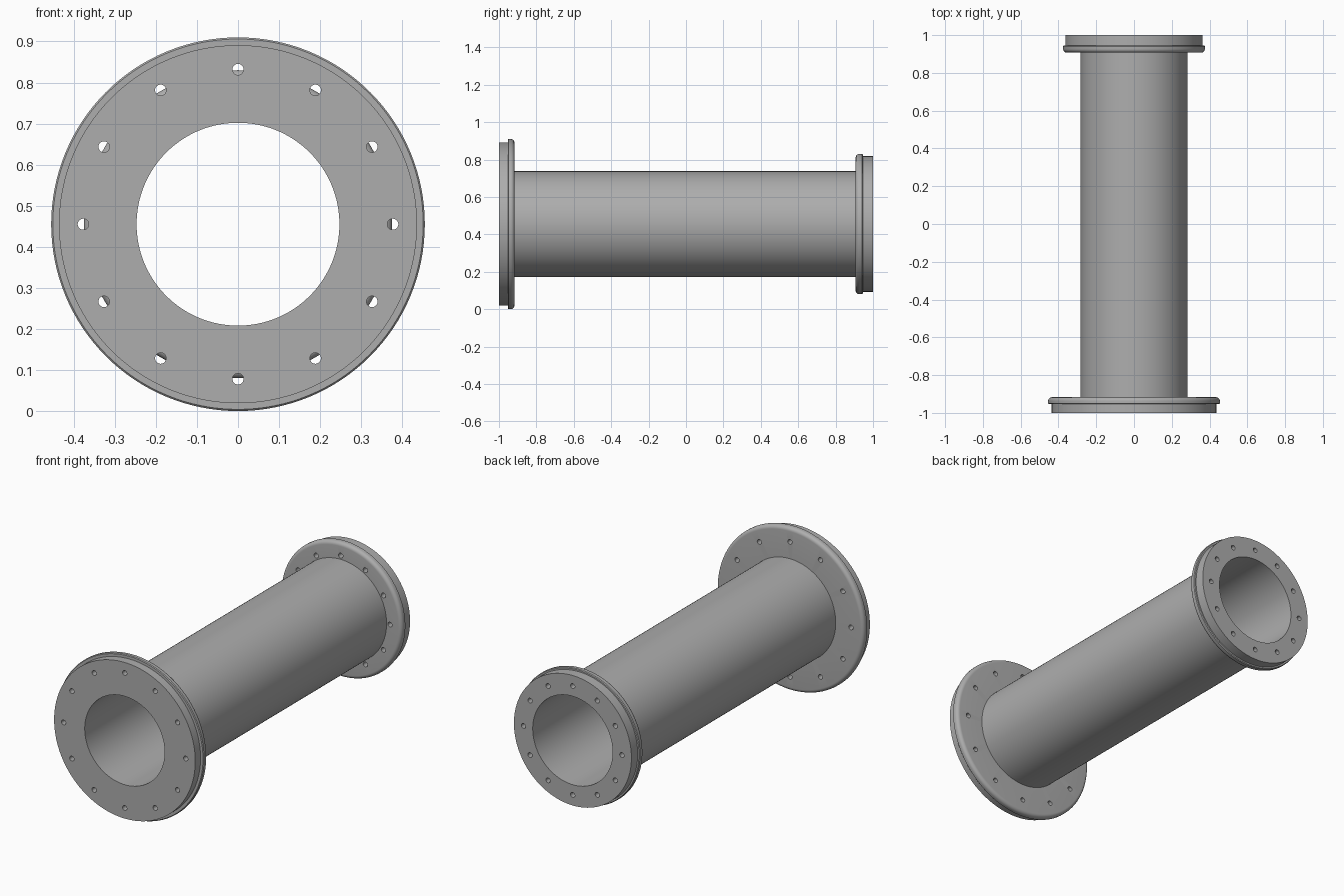
import bpy, bmesh
from math import sin, cos, pi, radians
from mathutils import Matrix, Vector

CENTRE_Z = 0.455
BORE, TUBE = 0.247, 0.283
SEGMENTS = 128

default = bpy.data.objects.get("Cube")
if default:
    bpy.data.objects.remove(default, do_unlink=True)

steel = bpy.data.materials.new("grey_steel")
steel.use_nodes = True
steel.diffuse_color = (0.42, 0.42, 0.42, 1)
steel.node_tree.nodes["Principled BSDF"].inputs["Base Color"].default_value = steel.diffuse_color


def make_object(name, bm):
    bmesh.ops.recalc_face_normals(bm, faces=bm.faces)
    mesh = bpy.data.meshes.new(name)
    bm.to_mesh(mesh)
    bm.free()
    mesh.materials.append(steel)
    obj = bpy.data.objects.new(name, mesh)
    bpy.context.collection.objects.link(obj)
    return obj


def activate(obj):
    bpy.ops.object.select_all(action="DESELECT")
    obj.select_set(True)
    bpy.context.view_layer.objects.active = obj


def smooth(obj):
    activate(obj)
    bpy.ops.object.shade_smooth_by_angle(angle=radians(30))


def lathe(name, profile):
    """Revolve a closed (radius, y) profile around the pipe axis."""
    bm = bmesh.new()
    rings = []
    for i in range(SEGMENTS):
        a = 2 * pi * i / SEGMENTS
        rings.append([bm.verts.new((r * sin(a), y, CENTRE_Z + r * cos(a))) for r, y in profile])
    count = len(profile)
    for i, ring in enumerate(rings):
        following = rings[(i + 1) % SEGMENTS]
        for j in range(count):
            k = (j + 1) % count
            bm.faces.new((ring[j], ring[k], following[k], following[j]))
    return make_object(name, bm)


def fillet(radius, y, size, side):
    """Quarter round on the lip edge that faces the middle of the pipe."""
    return [(radius - size + size * cos(a), y + side * size * (1 - sin(a)))
            for a in (pi / 2 * s / 6 for s in range(7))]


def flange(name, side, rim, lip, step_y, inner_y, bolt_circle):
    # stepped disc with a rounded lip
    profile = [(BORE, side), (rim, side), (rim, side * step_y), (lip - 0.004, side * step_y),
               (lip, side * (step_y - 0.004))]
    profile += fillet(lip, side * inner_y, 0.02, side)
    profile.append((BORE, side * inner_y))
    disc = lathe(name, profile)

    # twelve bolt holes
    bm = bmesh.new()
    for i in range(12):
        a = 2 * pi * i / 12
        place = Matrix.Translation(Vector((bolt_circle * sin(a), side * 0.95,
                                           CENTRE_Z + bolt_circle * cos(a))))
        bmesh.ops.create_cone(bm, cap_ends=True, segments=24, radius1=0.0135, radius2=0.0135,
                              depth=0.3, matrix=place @ Matrix.Rotation(pi / 2, 4, "X"))
    cutter = make_object(name + "_hole_cutter", bm)
    cutter.hide_render = True
    cut = disc.modifiers.new("bolt_holes", "BOOLEAN")
    cut.operation, cut.solver, cut.object = "DIFFERENCE", "EXACT", cutter
    activate(disc)
    bpy.ops.object.modifier_apply(modifier=cut.name)
    bpy.data.objects.remove(cutter, do_unlink=True)
    smooth(disc)


# straight pipe between the flanges
smooth(lathe("pipe", [(BORE, -0.917), (TUBE, -0.917), (TUBE, 0.907), (BORE, 0.907)]))

# large flange at the front, small one at the rear
flange("front_flange", -1, 0.436, 0.455, 0.953, 0.917, 0.377)
flange("rear_flange", 1, 0.363, 0.375, 0.945, 0.907, 0.304)
